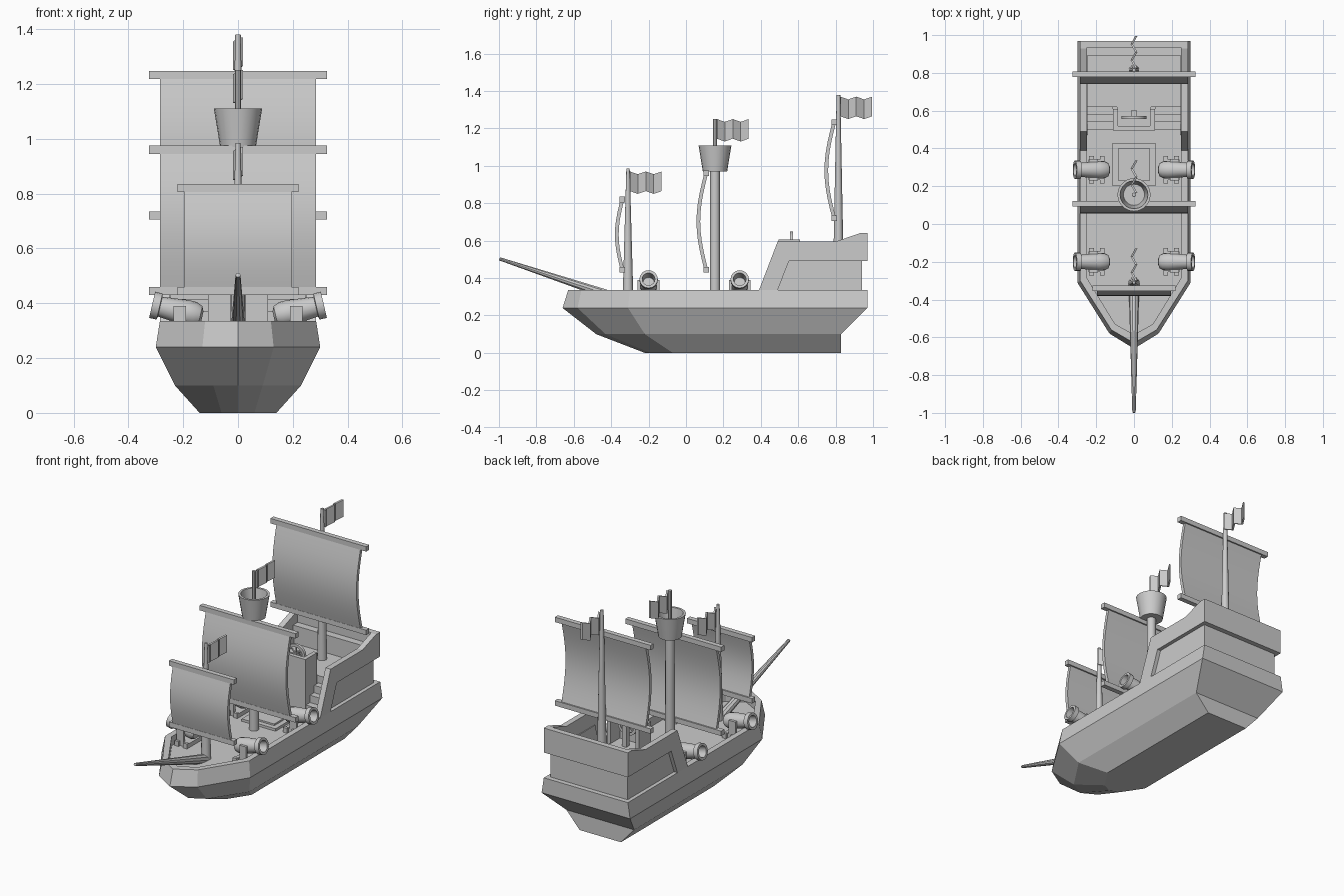
import bpy, bmesh, math
from mathutils import Matrix, Vector

if "Cube" in bpy.data.objects:
    bpy.data.objects.remove(bpy.data.objects["Cube"])


def loft(name, rings, smooth=False, matrix=None):
    """Skin a list of equal-length rings and cap both ends."""
    bm = bmesh.new()
    loops = [[bm.verts.new(p) for p in ring] for ring in rings]
    n = len(rings[0])
    for a, b in zip(loops, loops[1:]):
        for i in range(n):
            bm.faces.new((a[i], a[(i + 1) % n], b[(i + 1) % n], b[i]))
    bm.faces.new(loops[0])
    bm.faces.new(loops[-1])
    if matrix:
        bm.transform(matrix)
    bmesh.ops.recalc_face_normals(bm, faces=bm.faces)
    me = bpy.data.meshes.new(name)
    bm.to_mesh(me)
    bm.free()
    ob = bpy.data.objects.new(name, me)
    bpy.context.collection.objects.link(ob)
    if smooth:
        bpy.ops.object.select_all(action='DESELECT')
        ob.select_set(True)
        bpy.context.view_layer.objects.active = ob
        bpy.ops.object.shade_smooth_by_angle(angle=math.radians(35))
    return ob


def prism(name, pts, x0, x1):
    return loft(name, [[(x, y, z) for y, z in pts] for x in (x0, x1)])


def box(name, x0, x1, y0, y1, z0, z1):
    return prism(name, [(y0, z0), (y1, z0), (y1, z1), (y0, z1)], x0, x1)


def lathe(name, profile, matrix, segs=16):
    rings = [[(r * math.cos(2 * math.pi * i / segs), r * math.sin(2 * math.pi * i / segs), h)
              for i in range(segs)] for r, h in profile]
    return loft(name, rings, True, matrix)


T = Matrix.Translation

# Hull: outer levels, rail top, then down to the deck
levels = [
    (0.0, (0.14, 0.83), (0.14, -0.07), (0.06, -0.19), -0.22),
    (0.10, (0.23, 0.83), (0.23, -0.22), (0.09, -0.43), -0.48),
    (0.24, (0.30, 0.97), (0.30, -0.31), (0.13, -0.58), -0.66),
    (0.335, (0.285, 0.97), (0.285, -0.30), (0.12, -0.56), -0.63),
    (0.335, (0.25, 0.93), (0.25, -0.285), (0.10, -0.53), -0.585),
    (0.28, (0.25, 0.93), (0.25, -0.285), (0.10, -0.53), -0.585),
]
rings = []
for z, a, b, c, bow in levels:
    side = [(x, y, z) for x, y in (a, b, c)]
    rings.append(side + [(0, bow, z)] + [(-x, y, z) for x, y, z in reversed(side)])
loft("hull", rings)

# Stern castle: side rails, recessed panels, rear wall and raised deck
rail = [(0.39, 0.335), (0.49, 0.335), (0.55, 0.49), (0.97, 0.49), (0.97, 0.64),
        (0.93, 0.64), (0.80, 0.595), (0.49, 0.595)]
panel = [(0.47, 0.30), (0.94, 0.30), (0.94, 0.50), (0.53, 0.50)]
for s, side in ((1, "right"), (-1, "left")):
    prism("castle_rail_" + side, rail, s * 0.25, s * 0.285)
    prism("castle_panel_" + side, panel, s * 0.245, s * 0.262)
    # Stairs beside the helm balcony
    for i in range(3):
        box("stair_" + side, s * 0.11, s * 0.25, 0.50 + 0.04 * i, 0.63,
            0.28 + 0.045 * i, 0.325 + 0.045 * i)
    box("balcony_side_" + side, s * 0.085, s * 0.11, 0.495, 0.61, 0.28, 0.605)
box("stern_rail", -0.285, 0.285, 0.935, 0.97, 0.49, 0.64)
box("stern_panel", -0.262, 0.262, 0.91, 0.94, 0.30, 0.50)
box("quarterdeck", -0.255, 0.255, 0.62, 0.93, 0.28, 0.46)
box("stern_bench", -0.25, 0.25, 0.89, 0.94, 0.46, 0.57)
box("balcony_front", -0.11, 0.11, 0.495, 0.52, 0.28, 0.605)
box("balcony_floor", -0.09, 0.09, 0.51, 0.63, 0.28, 0.46)

# Steering wheel
wheel = T((0, 0.563, 0.583)) @ Matrix.Rotation(math.pi / 2, 4, 'X')
lathe("wheel_rim", [(0.048, -0.008), (0.065, -0.008), (0.065, 0.008), (0.048, 0.008),
                    (0.048, -0.007)], wheel).data.update()
bm_fix = bpy.data.objects["wheel_rim"].data
bm = bmesh.new()
bm.from_mesh(bm_fix)
bmesh.ops.delete(bm, geom=[f for f in bm.faces if len(f.verts) > 4], context='FACES')
bm.to_mesh(bm_fix)
bm.free()
for k in range(4):
    spoke = wheel @ Matrix.Rotation(k * math.pi / 4, 4, 'Z') @ Matrix.Rotation(math.pi / 2, 4, 'X')
    lathe("wheel_spoke", [(0.005, -0.055), (0.005, 0.055)], spoke, 6)
box("wheel_stand", -0.015, 0.015, 0.57, 0.60, 0.46, 0.59)

# Deck hatch
box("hatch_frame", -0.115, 0.115, 0.20, 0.43, 0.28, 0.295)
box("hatch_cover", -0.085, 0.085, 0.23, 0.40, 0.28, 0.305)


def sail(name, y, z0, z1, half, yard, bulge):
    """Billowing sail between two yards."""
    rings = []
    for i in range(11):
        t = i / 10
        yy = y - bulge * math.sin(math.pi * t)
        z = z0 + 0.015 + (z1 - z0 - 0.03) * t
        rings.append([(-half, yy - 0.01, z), (half, yy - 0.01, z),
                      (half, yy + 0.01, z), (-half, yy + 0.01, z)])
    loft(name + "_sail", rings, True)
    for z in (z0, z1 - 0.03):
        box(name + "_yard", -yard, yard, y - 0.015, y + 0.015, z, z + 0.03)


def flag(name, y, z0, z1):
    """Waving flag streaming aft."""
    rings = []
    for i in range(5):
        x, dz = (0.012, 0.0) if i % 2 == 0 else (-0.012, -0.015)
        yy = y + 0.0425 * i
        rings.append([(x - 0.006, yy, z0 + dz + 0.015), (x + 0.006, yy, z0 + dz + 0.015),
                      (x + 0.006, yy, z1 + dz), (x - 0.006, yy, z1 + dz)])
    loft(name + "_flag", rings)


# Masts, sails and flags
lathe("fore_mast", [(0.029, 0.28), (0.009, 0.985)], T((0, -0.31, 0)), 12)
sail("fore", -0.34, 0.43, 0.835, 0.195, 0.22, 0.03)
flag("fore", -0.30, 0.85, 0.97)
lathe("main_mast", [(0.028, 0.28), (0.026, 0.98)], T((0, 0.155, 0)), 12)
sail("main", 0.108, 0.43, 0.975, 0.285, 0.325, 0.042)
lathe("main_flagpole", [(0.012, 0.97), (0.011, 1.25)], T((0, 0.155, 0)), 8)
flag("main", 0.165, 1.13, 1.25)
lathe("mizzen_mast", [(0.028, 0.46), (0.010, 1.38)], T((0, 0.815, 0)), 12)
sail("mizzen", 0.792, 0.705, 1.247, 0.285, 0.325, 0.042)
flag("mizzen", 0.825, 1.25, 1.37)

# Crow's nest: open tapered tub
lathe("crows_nest", [(0.065, 0.97), (0.088, 1.11), (0.074, 1.11), (0.056, 0.99)],
      T((0, 0.155, 0)), 20)

# Bowsprit
tip, root = Vector((0, -0.997, 0.503)), Vector((0, -0.31, 0.275))
d = tip - root
lathe("bowsprit", [(0.029, 0), (0.009, d.length)],
      T(root) @ d.to_track_quat('Z', 'Y').to_matrix().to_4x4(), 10)

# Four cannons on carriages, pointing outboard
barrel = [(0.018, 0), (0.036, 0.008), (0.046, 0.03), (0.047, 0.06), (0.037, 0.158),
          (0.049, 0.16), (0.049, 0.188), (0.034, 0.188), (0.030, 0.10)]
for y in (-0.20, 0.287):
    for s in (1, -1):
        tilt = Matrix.Rotation(s * math.radians(77), 4, 'Y')
        lathe("cannon_barrel", barrel, T((s * 0.13, y, 0.352)) @ tilt)
        box("cannon_base", s * 0.155, s * 0.24, y - 0.055, y + 0.055, 0.28, 0.305)
        for e in (-1, 1):
            box("cannon_bracket", s * 0.19, s * 0.235, y + e * 0.042, y + e * 0.058, 0.28, 0.39)
            for x in (0.168, 0.225):
                box("cannon_wheel", s * (x - 0.013), s * (x + 0.013),
                    y + e * 0.055, y + e * 0.073, 0.28, 0.31)
